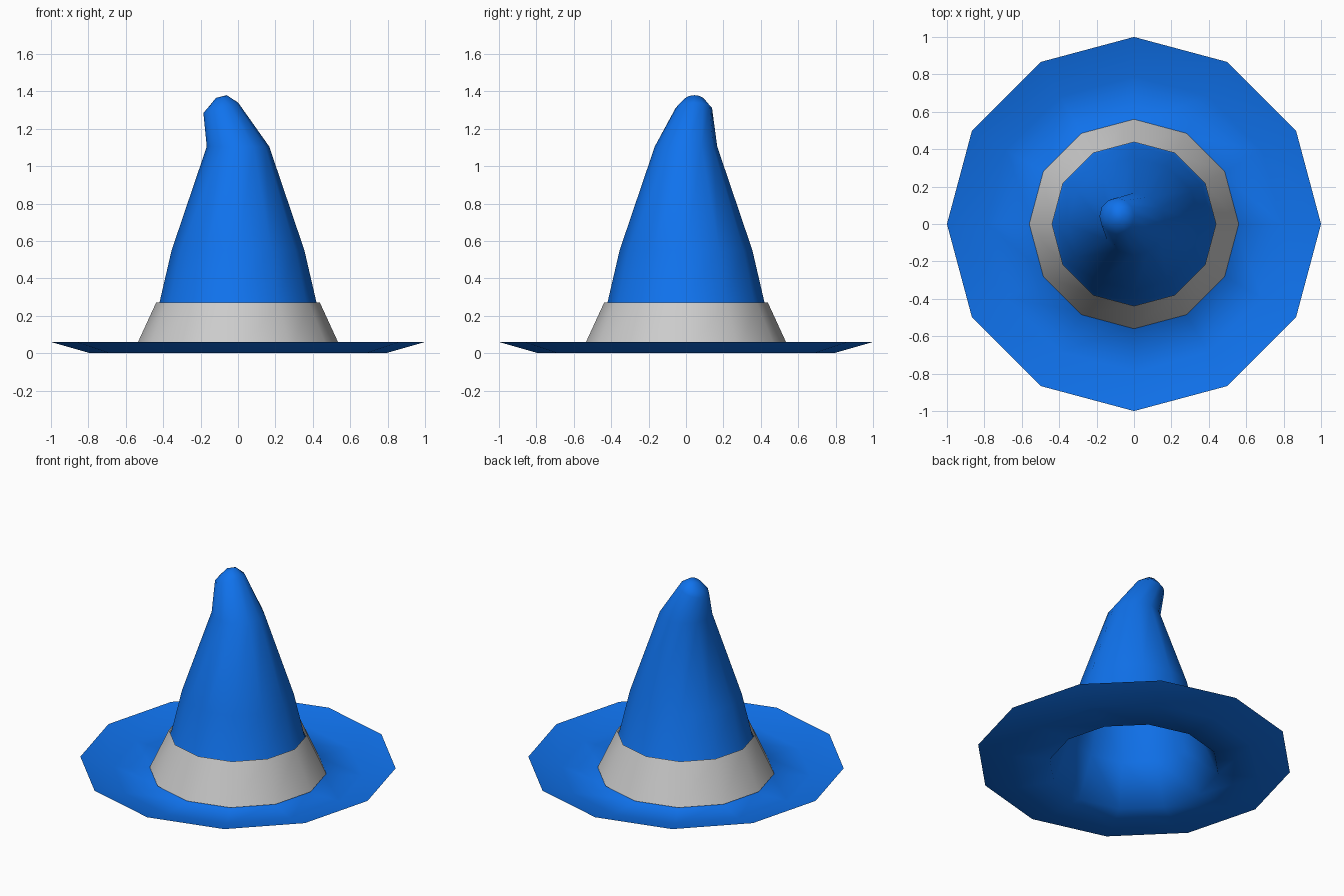
import bpy, bmesh
from math import cos, sin, pi, radians
from mathutils import Matrix, Vector

if "Cube" in bpy.data.objects:
    bpy.data.objects.remove(bpy.data.objects["Cube"])

SIDES = 12


def loft(name, rings, cap=None, color=None):
    """Skin 12-sided rings of (radius, centre, tilt about y); optional end point."""
    bm = bmesh.new()
    loops = []
    for radius, centre, tilt in rings:
        turn = Matrix.Rotation(radians(tilt), 3, 'Y')
        loops.append([bm.verts.new(turn @ Vector((radius * cos(2 * pi * i / SIDES),
                                                  radius * sin(2 * pi * i / SIDES), 0))
                                   + Vector(centre)) for i in range(SIDES)])
    for a, b in zip(loops, loops[1:]):
        for i in range(SIDES):
            j = (i + 1) % SIDES
            bm.faces.new((a[i], a[j], b[j], b[i]))
    if cap:
        tip = bm.verts.new(cap)
        for i in range(SIDES):
            bm.faces.new((loops[-1][i], loops[-1][(i + 1) % SIDES], tip))
    for f in bm.faces:
        f.smooth = True
    mesh = bpy.data.meshes.new(name)
    bm.to_mesh(mesh)
    bm.free()
    obj = bpy.data.objects.new(name, mesh)
    bpy.context.collection.objects.link(obj)
    if color:
        mat = bpy.data.materials.new(name + "_color")
        mat.diffuse_color = color
        mat.use_nodes = True
        mat.node_tree.nodes["Principled BSDF"].inputs["Base Color"].default_value = mat.diffuse_color
        mesh.materials.append(mat)
    return obj


# Brim and crown: one open sheet ending in a bent, rounded tip
profile = [(1.0, 0.06), (0.79, 0.0), (0.54, 0.0), (0.42, 0.27), (0.355, 0.55), (0.167, 1.105)]
rings = [(r, (0, 0, z), 0) for r, z in profile]
rings += [(0.097, (-0.092, 0.042, 1.312), -16.5),
          (0.056, (-0.107, 0.045, 1.350), -32)]
loft("brim_and_crown", rings, cap=(-0.118, 0.047, 1.365), color=(0.005, 0.17, 0.85, 1))

# Plain band around the foot of the crown
loft("hat_band", [(0.56, (0, 0, 0.005), 0), (0.438, (0, 0, 0.27), 0)])
